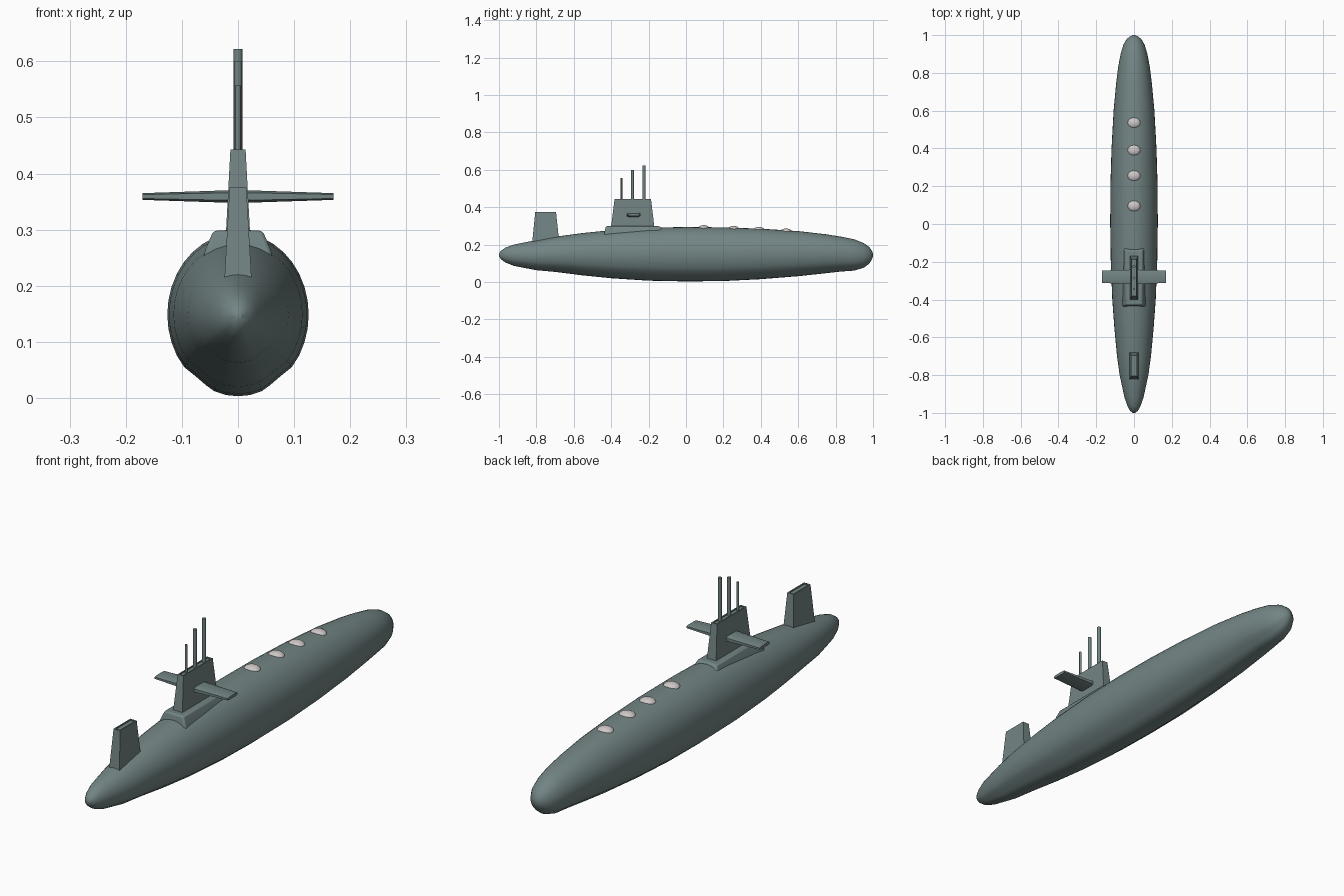
import bpy, bmesh, math

if "Cube" in bpy.data.objects:
    bpy.data.objects.remove(bpy.data.objects["Cube"])


def material(name, rgb):
    m = bpy.data.materials.new(name)
    m.diffuse_color = (*rgb, 1)
    m.use_nodes = True
    m.node_tree.nodes["Principled BSDF"].inputs["Base Color"].default_value = m.diffuse_color
    return m


SLATE = material("slate", (0.17, 0.23, 0.23))
PALE = material("pale_grey", (0.62, 0.58, 0.57))


def loft(name, rings, mat=SLATE, bevel=0.0):
    """Skin a list of equal-length vertex rings and cap both ends."""
    bm = bmesh.new()
    vs = [[bm.verts.new(p) for p in r] for r in rings]
    n = len(rings[0])
    for a, b in zip(vs, vs[1:]):
        for i in range(n):
            bm.faces.new((a[i], a[(i + 1) % n], b[(i + 1) % n], b[i]))
    bm.faces.new(vs[0])
    bm.faces.new(vs[-1])
    bmesh.ops.recalc_face_normals(bm, faces=bm.faces)
    me = bpy.data.meshes.new(name)
    bm.to_mesh(me)
    bm.free()
    ob = bpy.data.objects.new(name, me)
    bpy.context.collection.objects.link(ob)
    me.materials.append(mat)
    if bevel:
        mod = ob.modifiers.new("edge", "BEVEL")
        mod.width, mod.segments = bevel, 2
    smooth(ob)
    return ob


def smooth(ob):
    bpy.ops.object.select_all(action='DESELECT')
    ob.select_set(True)
    bpy.context.view_layer.objects.active = ob
    bpy.ops.object.shade_smooth_by_angle(angle=math.radians(35))


def rect_z(hx, y0, y1, z):
    return [(-hx, y0, z), (hx, y0, z), (hx, y1, z), (-hx, y1, z)]


# Hull: y, half width, top z, bottom z
stations = [
    (-1.0, 0.006, 0.151, 0.139), (-0.99, 0.020, 0.167, 0.122),
    (-0.965, 0.034, 0.184, 0.104), (-0.92, 0.050, 0.200, 0.086),
    (-0.8, 0.076, 0.224, 0.063), (-0.7, 0.090, 0.242, 0.054),
    (-0.55, 0.104, 0.262, 0.035), (-0.4, 0.115, 0.277, 0.020),
    (-0.2, 0.123, 0.290, 0.007), (0.0, 0.126, 0.294, 0.003),
    (0.2, 0.125, 0.292, 0.005), (0.4, 0.119, 0.285, 0.015),
    (0.6, 0.108, 0.272, 0.031), (0.75, 0.094, 0.255, 0.047),
    (0.83, 0.084, 0.242, 0.056), (0.9, 0.071, 0.228, 0.061),
    (0.95, 0.056, 0.208, 0.076), (0.98, 0.038, 0.187, 0.098),
    (0.995, 0.018, 0.165, 0.122), (1.0, 0.005, 0.150, 0.138)]


def hull_ring(y, w, top, bottom, n=36):
    ring = []
    for i in range(n):
        a = 2 * math.pi * i / n
        s = math.sin(a)
        pinch = 1 - 0.12 * math.exp(-((s + 0.82) / 0.1) ** 2)
        ring.append((w * math.cos(a) * pinch, y,
                     (top + bottom) / 2 + s * (top - bottom) / 2))
    return ring


loft("hull", [hull_ring(*s) for s in stations])

# Raised fairing below the sail
loft("sail_fairing", [rect_z(0.066, -0.440, -0.10, 0.235),
                      rect_z(0.058, -0.436, -0.12, 0.265),
                      rect_z(0.044, -0.428, -0.14, 0.298)], bevel=0.006)

# Sail and tail fin: tapered slabs with a shallow rim-and-recess on top
def tower(name, base, top):
    hx, y0, y1, z = top
    return loft(name, [rect_z(*base), rect_z(*top),
                       rect_z(hx - 0.005, y0 + 0.006, y1 - 0.006, z),
                       rect_z(hx - 0.005, y0 + 0.006, y1 - 0.006, z - 0.004)])


tower("sail", (0.022, -0.402, -0.168, 0.285), (0.0135, -0.382, -0.187, 0.443))
tower("tail_fin", (0.024, -0.822, -0.678, 0.215), (0.015, -0.806, -0.695, 0.375))

# Sail planes: one wing section run from tip to tip
def plane_ring(x, y0, y1, h):
    z, c = 0.359, 0.012
    return [(x, y0, z - h * 0.6), (x, y0 + c, z - h), (x, y1 - c, z - h), (x, y1, z - h * 0.6),
            (x, y1, z + h * 0.6), (x, y1 - c, z + h), (x, y0 + c, z + h), (x, y0, z + h * 0.6)]


loft("sail_planes", [plane_ring(-0.17, -0.312, -0.246, 0.006),
                     plane_ring(-0.02, -0.318, -0.242, 0.011),
                     plane_ring(0.02, -0.318, -0.242, 0.011),
                     plane_ring(0.17, -0.312, -0.246, 0.006)])

# Masts
for i, (y, top, r) in enumerate([(-0.345, 0.557, 0.005), (-0.286, 0.60, 0.0075), (-0.225, 0.622, 0.008)]):
    bpy.ops.mesh.primitive_cylinder_add(vertices=12, radius=r, depth=top - 0.42,
                                        location=(0, y, (top + 0.42) / 2))
    ob = bpy.context.object
    ob.name = f"mast_{i + 1}"
    ob.data.materials.append(SLATE)
    smooth(ob)

# Deck hatch domes
for i, (y, z) in enumerate([(0.095, 0.286), (0.255, 0.282), (0.39, 0.277), (0.535, 0.268)]):
    bpy.ops.mesh.primitive_uv_sphere_add(segments=16, ring_count=10, radius=1, location=(0, y, z))
    ob = bpy.context.object
    ob.name = f"hatch_dome_{i + 1}"
    ob.scale = (0.034, 0.030, 0.018)
    ob.data.materials.append(PALE)
    smooth(ob)
